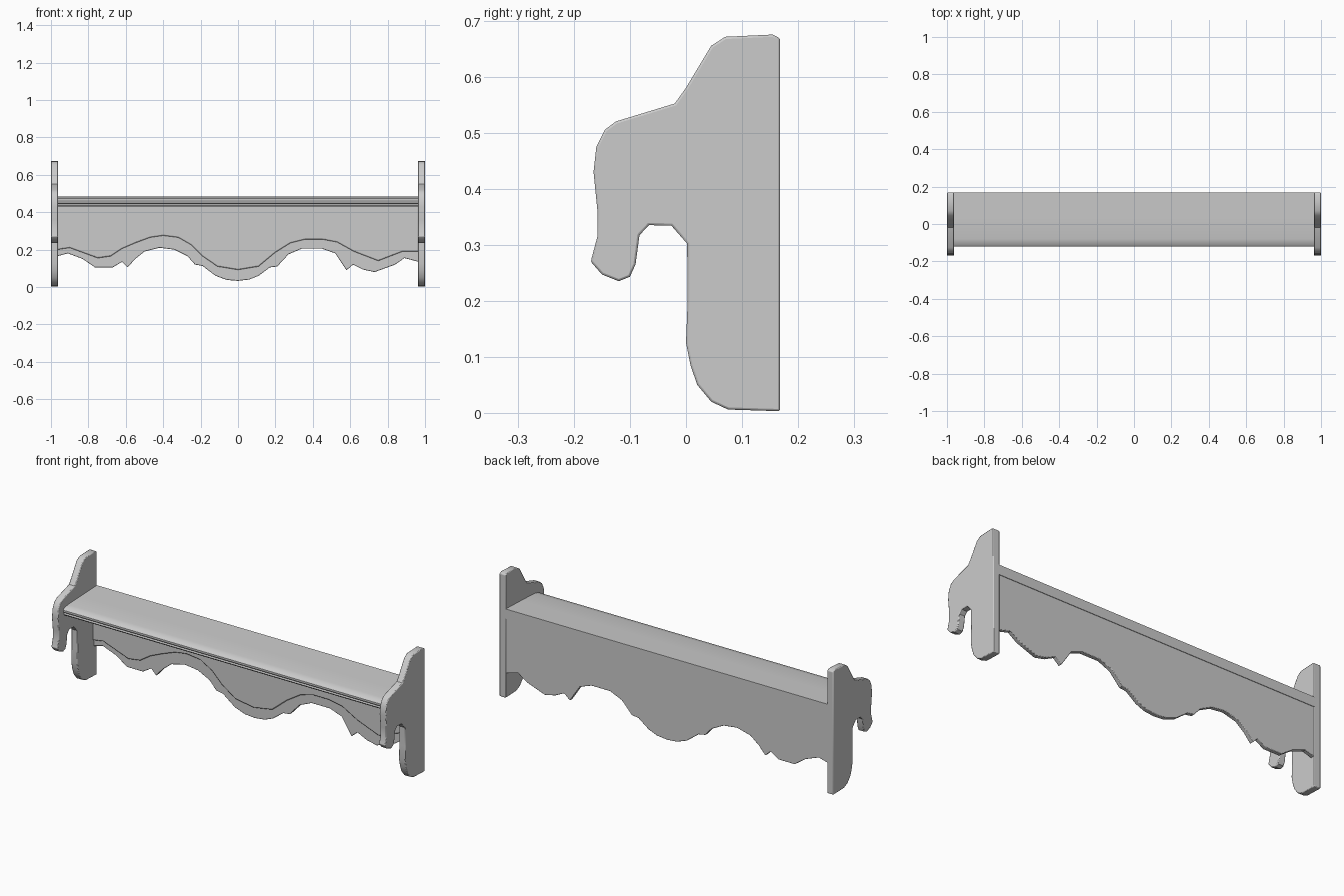
import bpy, bmesh
from mathutils import Vector


def extrude_profile(name, points, to3d, direction, bevel=0.0):
    """Flat profile -> solid plate, with a softened edge."""
    bm = bmesh.new()
    face = bm.faces.new([bm.verts.new(to3d(a, b)) for a, b in points])
    ext = bmesh.ops.extrude_face_region(bm, geom=[face])
    verts = [g for g in ext["geom"] if isinstance(g, bmesh.types.BMVert)]
    bmesh.ops.translate(bm, verts=verts, vec=Vector(direction))
    bmesh.ops.recalc_face_normals(bm, faces=bm.faces)
    mesh = bpy.data.meshes.new(name)
    bm.to_mesh(mesh)
    bm.free()
    obj = bpy.data.objects.new(name, mesh)
    bpy.context.collection.objects.link(obj)
    if bevel:
        mod = obj.modifiers.new("soft_edge", 'BEVEL')
        mod.width = bevel
        mod.segments = 2
        mod.limit_method = 'ANGLE'
        mod.angle_limit = 0.9
    bpy.ops.object.select_all(action='DESELECT')
    obj.select_set(True)
    bpy.context.view_layer.objects.active = obj
    bpy.ops.object.shade_smooth_by_angle(angle=0.6)
    return obj


# Side brackets: curled front hook and long back leg
side = [(.168, .003), (.075, .006), (.045, .02), (.02, .05), (.008, .085),
        (0, .125), (.003, .2), (.002, .302), (-.026, .334), (-.066, .335),
        (-.083, .317), (-.09, .265), (-.1, .243), (-.12, .235), (-.15, .247),
        (-.17, .27), (-.158, .315), (-.158, .36), (-.165, .43), (-.16, .475),
        (-.145, .505), (-.125, .52), (-.02, .552), (0, .58), (.045, .655),
        (.07, .671), (.155, .675), (.168, .668)]
for label, s in (("left", -1), ("right", 1)):
    extrude_profile(label + "_side_bracket", side,
                    lambda y, z: (s * .962, y, z), (s * .038, 0, 0), .004)

# Shelf board with a rounded nose and a groove under it
shelf = [(.168, .432), (-.112, .43), (-.117, .437), (-.112, .443),
         (-.12, .45), (-.12, .46), (-.112, .468), (-.08, .475),
         (.03, .48), (.168, .485)]
extrude_profile("shelf_board", shelf, lambda y, z: (-.965, y, z), (1.93, 0, 0))

# Scalloped back panel
scallop = [(-.965, .165), (-.91, .18), (-.83, .15), (-.765, .105), (-.67, .105),
           (-.62, .135), (-.59, .105), (-.55, .15), (-.5, .19), (-.42, .21),
           (-.34, .2), (-.27, .165), (-.23, .12), (-.19, .113), (-.12, .06),
           (-.06, .038), (0, .033), (.06, .04), (.11, .06), (.17, .105),
           (.21, .11), (.27, .175), (.34, .205), (.45, .205), (.52, .18),
           (.58, .09), (.615, .12), (.67, .093), (.73, .08), (.84, .12),
           (.89, .155), (.965, .135)]
extrude_profile("scalloped_back_panel", scallop + [(.965, .45), (-.965, .45)],
                lambda x, z: (x, .165, z), (0, -.023, 0), .003)

# Raised field in front of the panel, leaving a border along the scallops
field = [(-.965, .2), (-.9, .21), (-.75, .155), (-.68, .165), (-.62, .205),
         (-.55, .235), (-.47, .265), (-.4, .275), (-.32, .265), (-.25, .225),
         (-.19, .165), (-.11, .11), (0, .092), (.11, .11), (.2, .185),
         (.28, .235), (.36, .255), (.45, .255), (.53, .24), (.62, .19),
         (.75, .14), (.88, .19), (.965, .19)]
extrude_profile("raised_panel_field", field + [(.965, .45), (-.965, .45)],
                lambda x, z: (x, .15, z), (0, -.018, 0), .006)
